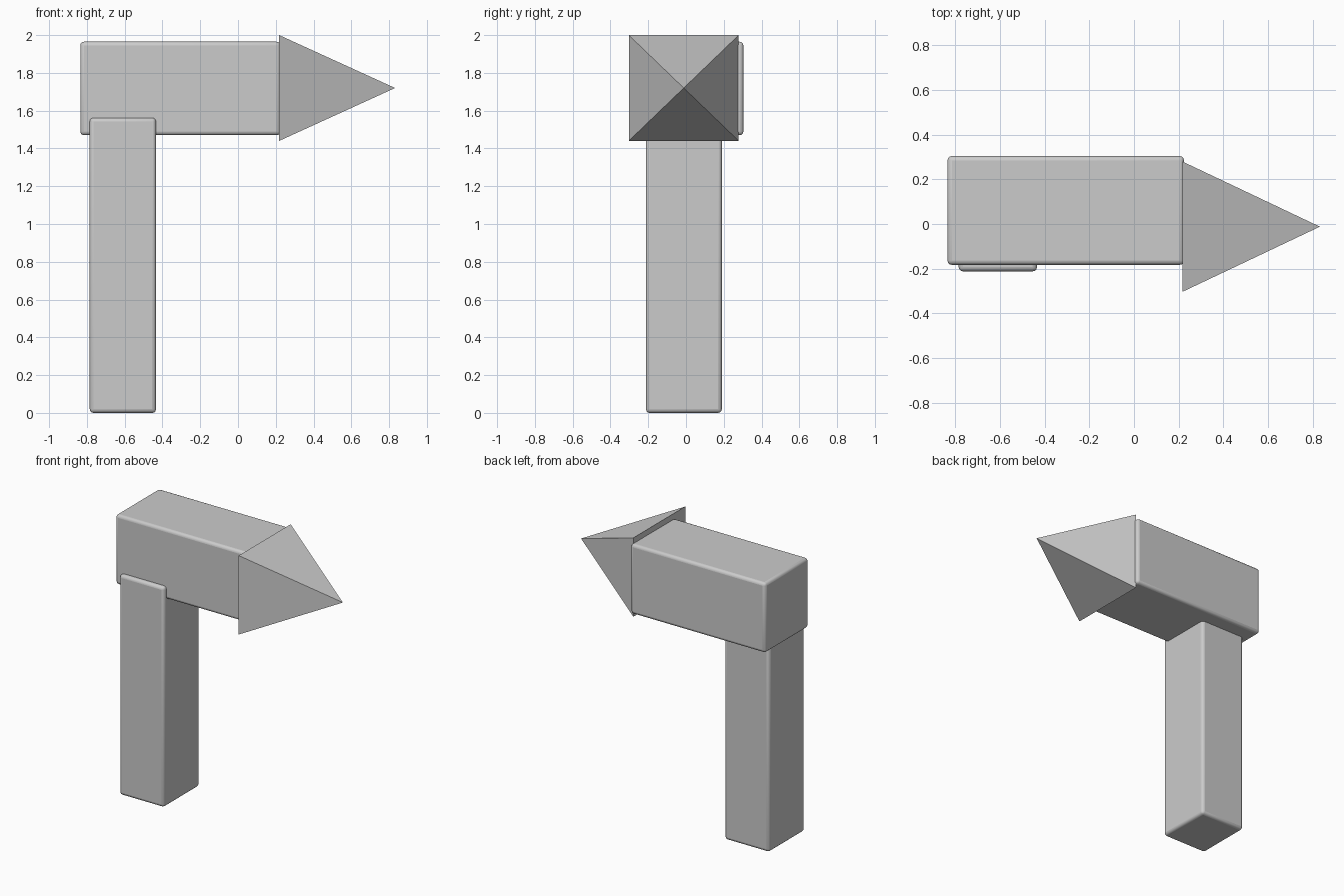
import bpy, math
from mathutils import Matrix

if "Cube" in bpy.data.objects:
    bpy.data.objects.remove(bpy.data.objects["Cube"])


def rounded_box(name, lo, hi, radius=0.02):
    size = [b - a for a, b in zip(lo, hi)]
    mid = [(a + b) / 2 for a, b in zip(lo, hi)]
    bpy.ops.mesh.primitive_cube_add(size=1)
    ob = bpy.context.object
    ob.name = name
    ob.data.transform(Matrix.Translation(mid) @ Matrix.Diagonal((*size, 1)))
    bev = ob.modifiers.new("Bevel", "BEVEL")
    bev.width = radius
    bev.segments = 3
    bpy.ops.object.shade_smooth_by_angle(angle=math.radians(40))
    return ob


# Upright post and horizontal beam
rounded_box("post", (-0.785, -0.212, 0.0), (-0.434, 0.19, 1.562))
rounded_box("beam", (-0.835, -0.183, 1.47), (0.224, 0.304, 1.965))

# Four-sided pointed tip, closed at its base, aimed along +x
base_x, tip_x = 0.218, 0.832
half_y, half_z = 0.291, 0.28
length = tip_x - base_x
bpy.ops.mesh.primitive_cone_add(vertices=4, radius1=math.sqrt(2), radius2=0, depth=1)
tip = bpy.context.object
tip.name = "arrow_tip"
tip.data.transform(
    Matrix.Translation(((base_x + tip_x) / 2, -0.012, 1.72))
    @ Matrix.Diagonal((length, half_y, half_z, 1))
    @ Matrix.Rotation(math.pi / 2, 4, 'Y')
    @ Matrix.Rotation(math.pi / 4, 4, 'Z'))
